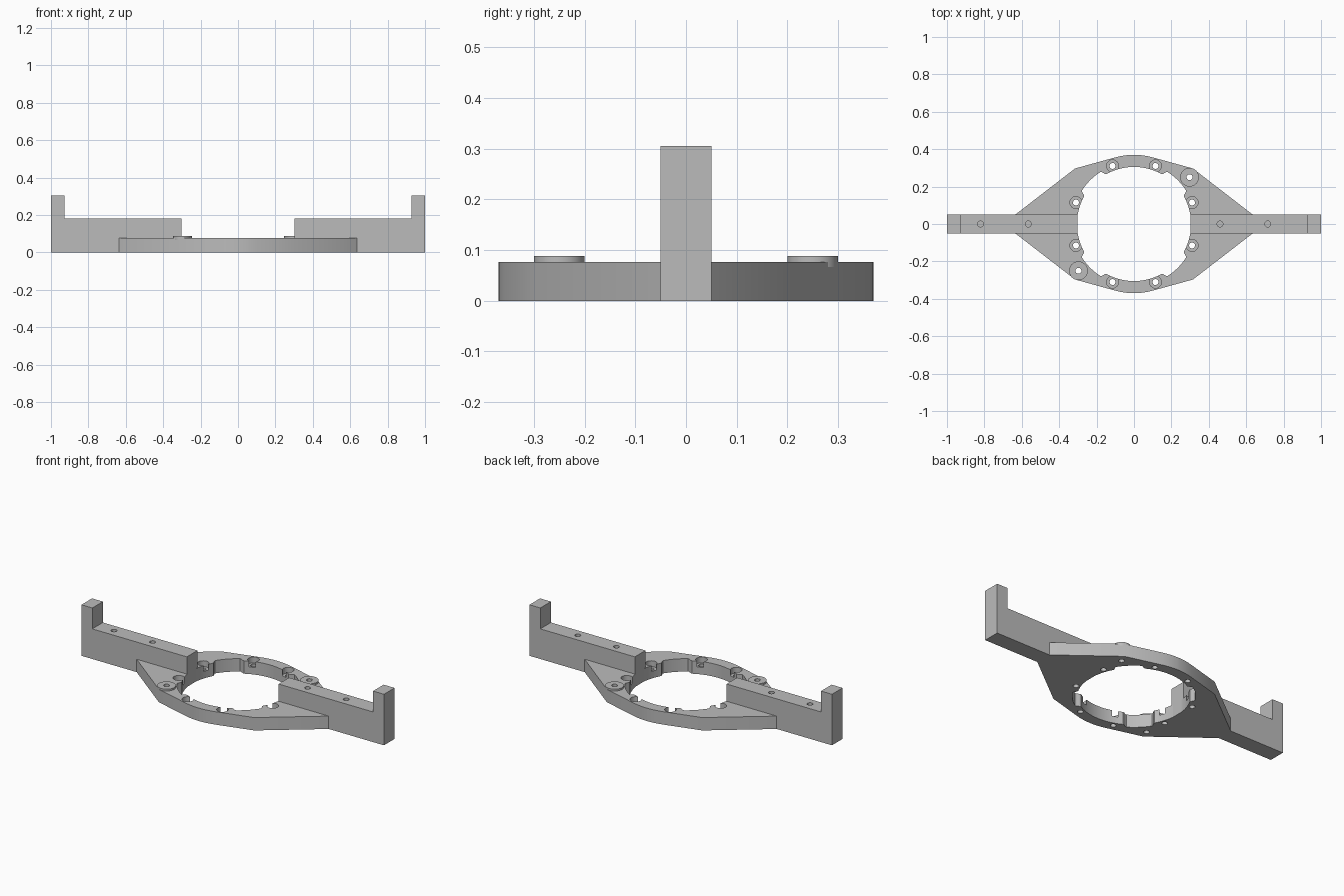
import bpy
import bmesh
from math import sin, cos, radians, pi

cube = bpy.data.objects.get("Cube")
if cube:
    bpy.data.objects.remove(cube, do_unlink=True)

grey = bpy.data.materials.new("plain grey")
grey.use_nodes = True
COLOR = (0.5, 0.5, 0.5, 1)
grey.diffuse_color = COLOR
grey.node_tree.nodes["Principled BSDF"].inputs["Base Color"].default_value = COLOR

PLATE = 0.077
ARM = 0.18
BORE, RECESS = 0.305, 0.331


def prism(name, points, z0, z1):
    """Extrude a flat outline (x, y) from z0 to z1."""
    bm = bmesh.new()
    face = bm.faces.new([bm.verts.new((x, y, z0)) for x, y in points])
    ext = bmesh.ops.extrude_face_region(bm, geom=[face])
    for v in ext["geom"]:
        if isinstance(v, bmesh.types.BMVert):
            v.co.z = z1
    bmesh.ops.recalc_face_normals(bm, faces=bm.faces)
    mesh = bpy.data.meshes.new(name)
    bm.to_mesh(mesh)
    bm.free()
    mesh.materials.append(grey)
    obj = bpy.data.objects.new(name, mesh)
    bpy.context.collection.objects.link(obj)
    return obj


def circle(x, y, r, n=24):
    return [(x + r * cos(2 * pi * i / n), y + r * sin(2 * pi * i / n)) for i in range(n)]


def cut(target, points, z0, z1):
    """Cut an extruded outline out of the target."""
    cutter = prism("cutter", points, z0, z1)
    cutter.hide_render = True
    mod = target.modifiers.new("cut", "BOOLEAN")
    mod.operation = "DIFFERENCE"
    mod.solver = "EXACT"
    mod.object = cutter
    bpy.context.view_layer.objects.active = target
    bpy.ops.object.modifier_apply(modifier=mod.name)
    bpy.data.objects.remove(cutter, do_unlink=True)


def smooth(obj):
    bpy.ops.object.select_all(action="DESELECT")
    obj.select_set(True)
    bpy.context.view_layer.objects.active = obj
    bpy.ops.object.shade_smooth_by_angle(angle=radians(25))


def bore_radius(deg):
    """Narrow near the axes, recessed on the diagonals, with a rounded step."""
    off = 45 - abs(deg % 90 - 45)
    t = min(max((off - 29) / 4, 0), 1)
    return BORE + (RECESS - BORE) * t * t * (3 - 2 * t)


# Ring plate: rounded front and back, tapering to a flat tip at each arm
quarter = [(0.635, 0.05), (0.315, 0.297)]
quarter += [(0.37 * cos(radians(a)), 0.37 * sin(radians(a))) for a in range(74, 91, 4)]
half = quarter + [(-x, y) for x, y in reversed(quarter)]
plate = prism("ring_plate", half + [(-x, -y) for x, y in half], 0, PLATE)

# Central bore with diagonal recesses
bore = [(bore_radius(a) * cos(radians(a)), bore_radius(a) * sin(radians(a)))
        for a in range(360)]
cut(plate, bore, -0.1, 0.2)

# Eight counterbored screw holes opening into the bore
for axis in range(0, 360, 90):
    for side in (-20.3, 20.3):
        a = radians(axis + side)
        x, y = 0.331 * cos(a), 0.331 * sin(a)
        cut(plate, circle(x, y, 0.032), 0.042, 0.2)
        cut(plate, circle(x, y, 0.016), -0.1, 0.2)

# Raised bosses on two opposite corners, drilled through
for s, name in ((1, "back_left_boss"), (-1, "front_right_boss")):
    x, y = s * 0.297, s * 0.25
    cut(plate, circle(x, y, 0.016), -0.1, 0.2)
    boss = prism(name, circle(x, y, 0.05, 40), PLATE - 0.01, 0.088)
    cut(boss, circle(x, y, 0.016), -0.1, 0.2)
    smooth(boss)
smooth(plate)

# Side arms with upright end posts and blind holes
for s, name, holes in ((1, "left", (0.46, 0.715)), (-1, "right", (-0.82, -0.565))):
    arm = prism(name + "_arm", [(s * 0.303, -0.05), (s, -0.05), (s, 0.05), (s * 0.303, 0.05)],
                0, ARM)
    for x in holes:
        cut(arm, circle(x, 0, 0.016), 0.09, 0.3)
    smooth(arm)
    prism(name + "_end_post", [(s * 0.928, -0.05), (s, -0.05), (s, 0.05), (s * 0.928, 0.05)],
          ARM, 0.305)
